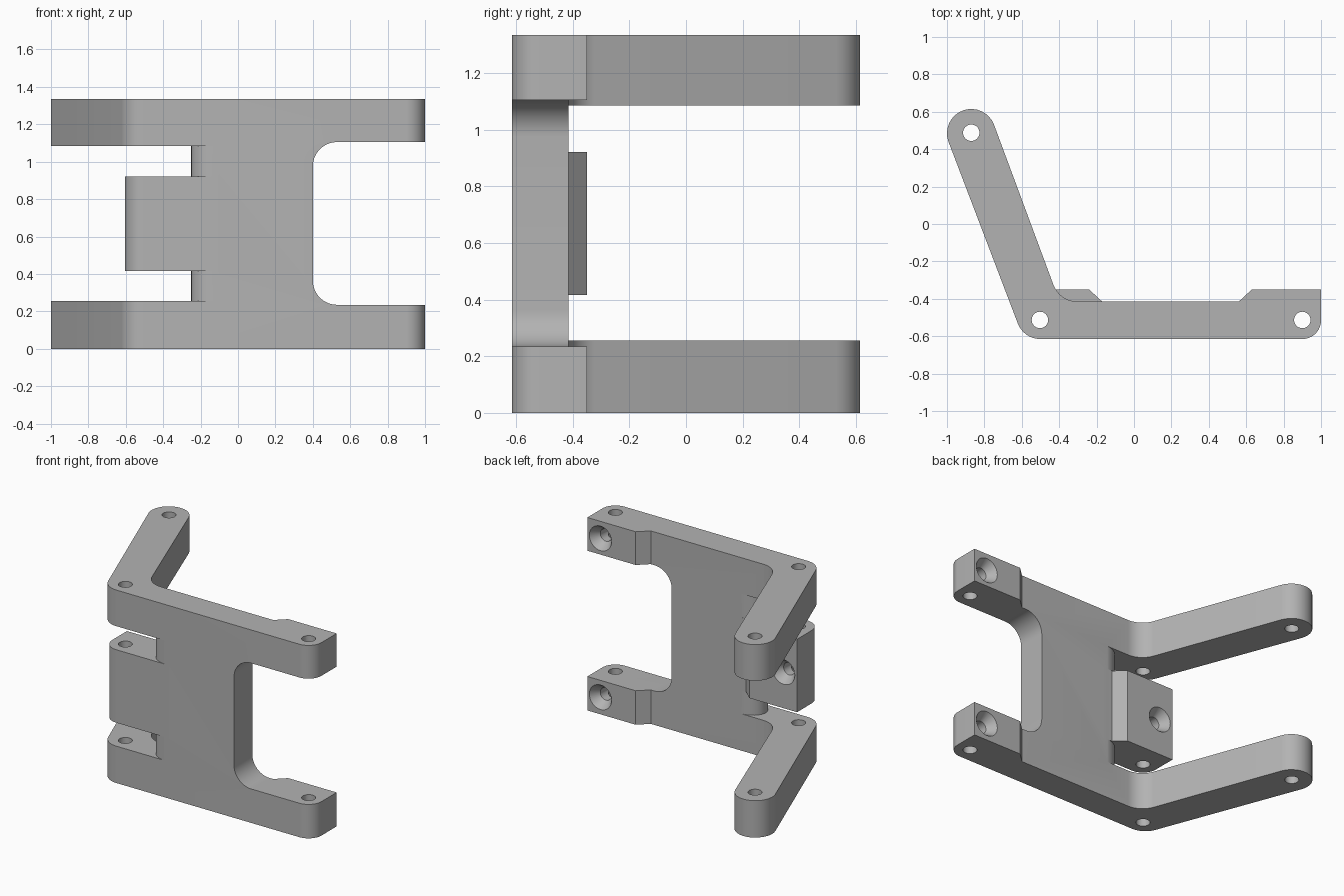
import bpy, bmesh, math
from mathutils import Vector

cube = bpy.data.objects.get("Cube")
if cube:
    bpy.data.objects.remove(cube, do_unlink=True)

GREY = (0.45, 0.45, 0.45, 1)
mat = bpy.data.materials.new("plain grey")
mat.use_nodes = True
mat.diffuse_color = GREY
mat.node_tree.nodes["Principled BSDF"].inputs["Base Color"].default_value = GREY

HEIGHT = 1.335
FRONT, BACK, PAD = -0.615, -0.415, -0.35


def arc(cx, cy, rx, start, end, ry=None, n=16):
    """Points along an arc, angles in degrees."""
    ry = ry or rx
    angles = [math.radians(start + (end - start) * i / n) for i in range(n + 1)]
    return [(cx + rx * math.cos(a), cy + ry * math.sin(a)) for a in angles]


def add_object(name, bm):
    bmesh.ops.recalc_face_normals(bm, faces=bm.faces)
    mesh = bpy.data.meshes.new(name)
    bm.to_mesh(mesh)
    bm.free()
    mesh.materials.append(mat)
    obj = bpy.data.objects.new(name, mesh)
    bpy.context.collection.objects.link(obj)
    return obj


def extrude(name, outline, low, high, along_y=False):
    """Prism from an outline in xy (along z) or in xz (along y)."""
    bm = bmesh.new()
    place = (lambda a, b: (a, low, b)) if along_y else (lambda a, b: (a, b, low))
    face = bm.faces.new([bm.verts.new(place(a, b)) for a, b in outline])
    ext = bmesh.ops.extrude_face_region(bm, geom=[face])
    step = Vector((0, high - low, 0)) if along_y else Vector((0, 0, high - low))
    moved = [v for v in ext["geom"] if isinstance(v, bmesh.types.BMVert)]
    bmesh.ops.translate(bm, vec=step, verts=moved)
    return add_object(name, bm)


def lathe_y(name, x, z, profile, n=32):
    """Closed turned solid about a y-parallel axis; profile of (y, radius)."""
    bm = bmesh.new()
    rings = []
    for y, r in profile:
        pts = arc(x, z, r, 0, 360 - 360 / n, n=n - 1)
        rings.append([bm.verts.new((a, y, b)) for a, b in pts])
    for lo, hi in zip(rings, rings[1:]):
        for i in range(n):
            j = (i + 1) % n
            bm.faces.new((lo[i], lo[j], hi[j], hi[i]))
    bm.faces.new(rings[0])
    bm.faces.new(rings[-1])
    return add_object(name, bm)


def combine(target, tool, operation):
    mod = target.modifiers.new(operation, "BOOLEAN")
    mod.operation, mod.solver, mod.object = operation, "EXACT", tool
    bpy.context.view_layer.update()
    graph = bpy.context.evaluated_depsgraph_get()
    result = bpy.data.meshes.new_from_object(target.evaluated_get(graph))
    target.modifiers.clear()
    target.data = result
    bpy.data.objects.remove(tool, do_unlink=True)


# Bracket outline: angled arm, flat plate and thickened prong end
tilt = math.degrees(math.atan2(0.37, 1))
outline = (
    arc(-0.87, 0.485, 0.13, tilt, 180 + tilt)
    + arc(-0.5, FRONT + 0.13, 0.13, 180 + tilt, 270)
    + arc(0.9, FRONT + 0.1, 0.1, 270, 360)
    + [(1, PAD), (0.63, PAD), (0.56, BACK)]
    + arc(-0.3, BACK + 0.14, 0.14, 270, 180 + tilt)
)
bracket = extrude("hinge_bracket", outline, 0, HEIGHT)

# Rounded window that separates the two prongs
window = ([(1.2, 0.235)] + arc(0.53, 0.365, 0.13, 270, 180)
          + arc(0.53, 0.975, 0.13, 180, 90) + [(1.2, 1.105)])
combine(bracket, extrude("window_cutter", window, -0.8, 0, True), "DIFFERENCE")

# Gap between the arms, leaving a rounded plate edge
gap = ([(-1.2, -0.8), (-0.12, -0.8)]
       + arc(-0.12, (FRONT + BACK) / 2, 0.13, 270, 90, ry=0.101)
       + [(-0.12, 0.8), (-1.2, 0.8)])
combine(bracket, extrude("gap_cutter", gap, 0.255, 1.085), "DIFFERENCE")

# Middle hinge knuckle
knuckle = (arc(-0.5, FRONT + 0.105, 0.105, 180, 270)
           + [(-0.1, FRONT), (-0.1, BACK), (-0.17, BACK), (-0.24, PAD), (-0.605, PAD)])
combine(bracket, extrude("hinge_knuckle", knuckle, 0.417, 0.922), "UNION")

# Vertical pin holes
for x, y in ((-0.87, 0.488), (-0.503, -0.513), (0.9, -0.513)):
    pin = arc(x, y, 0.044, 0, 348.75, n=31)
    combine(bracket, extrude("pin_cutter", pin, -0.1, HEIGHT + 0.1), "DIFFERENCE")

# Countersunk screw holes in the raised pads
screw = [(-0.513, 0.043), (-0.41, 0.043), (PAD, 0.085), (PAD + 0.05, 0.085)]
for x, z in ((0.9, 0.118), (0.9, HEIGHT - 0.118), (-0.503, HEIGHT / 2)):
    combine(bracket, lathe_y("screw_cutter", x, z, screw), "DIFFERENCE")

# Smooth the round surfaces, keep edges sharp
bpy.ops.object.select_all(action="DESELECT")
bracket.select_set(True)
bpy.context.view_layer.objects.active = bracket
bpy.ops.object.shade_smooth_by_angle(angle=math.radians(30))
